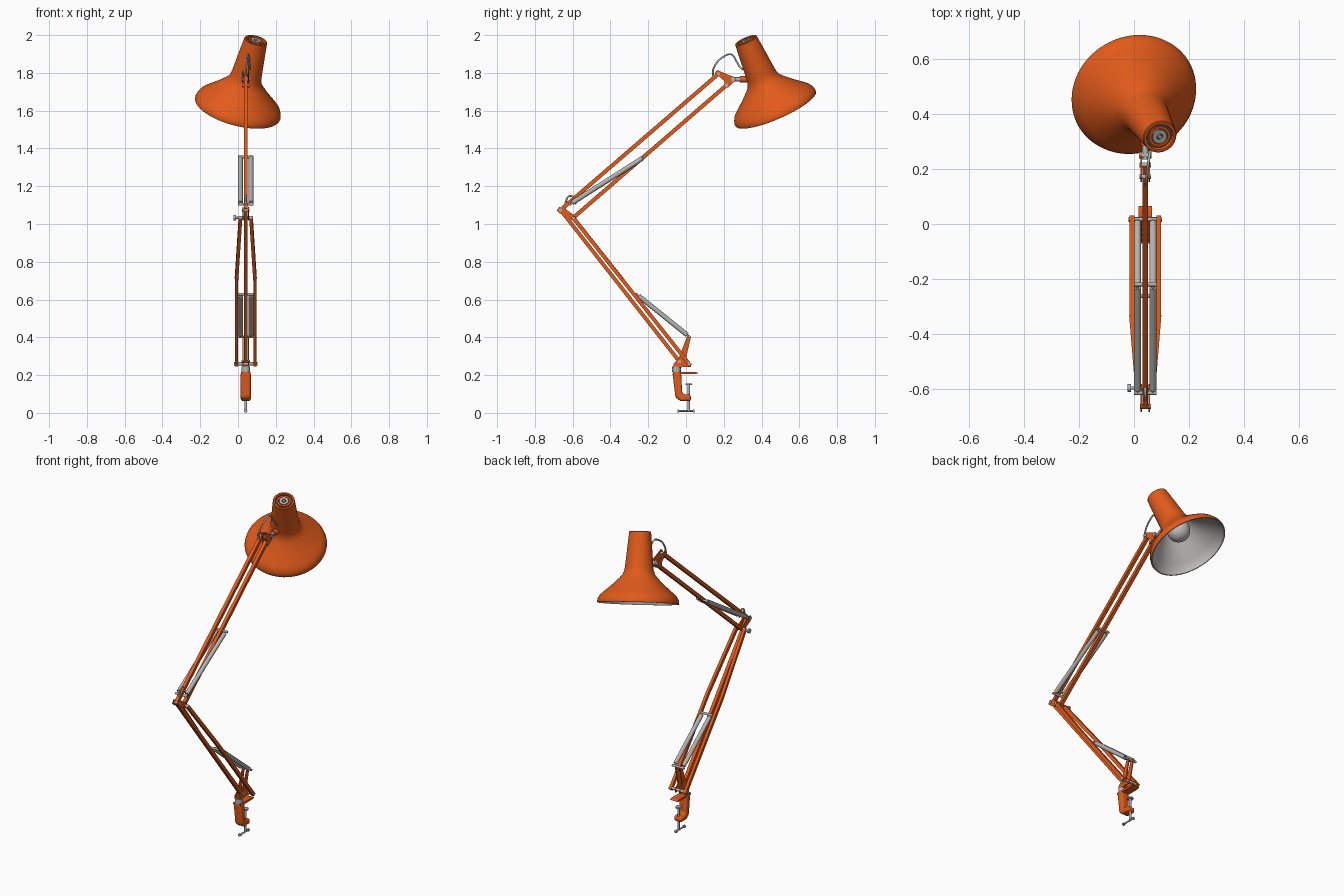
import bpy, bmesh, math
from mathutils import Vector, Matrix

if "Cube" in bpy.data.objects:
    bpy.data.objects.remove(bpy.data.objects["Cube"])

X = 0.041  # arm plane


def material(name, rgb, rough=0.5):
    m = bpy.data.materials.new(name)
    m.use_nodes = True
    m.diffuse_color = (*rgb, 1)
    bsdf = m.node_tree.nodes["Principled BSDF"]
    bsdf.inputs["Base Color"].default_value = (*rgb, 1)
    bsdf.inputs["Roughness"].default_value = rough
    return m


ORANGE = material("orange paint", (0.76, 0.105, 0.011))
METAL = material("grey metal", (0.45, 0.45, 0.44))
DARK = material("dark grey", (0.08, 0.08, 0.08))
LINING = material("pale lining", (0.54, 0.53, 0.51))


def finish(name, bm, mats, smooth=True):
    bmesh.ops.remove_doubles(bm, verts=bm.verts, dist=1e-5)
    bmesh.ops.recalc_face_normals(bm, faces=bm.faces)
    mesh = bpy.data.meshes.new(name)
    bm.to_mesh(mesh)
    bm.free()
    for m in mats:
        mesh.materials.append(m)
    ob = bpy.data.objects.new(name, mesh)
    bpy.context.collection.objects.link(ob)
    if smooth:
        bpy.ops.object.select_all(action='DESELECT')
        ob.select_set(True)
        bpy.context.view_layer.objects.active = ob
        bpy.ops.object.shade_smooth_by_angle(angle=math.radians(35))
    return ob


def frame(origin, axis):
    return Matrix.Translation(origin) @ Vector(axis).to_track_quat('Z', 'Y').to_matrix().to_4x4()


def lathe(name, profile, origin, axis, mats, steps=24, split=0):
    """Revolve (radius, height) points; segments before split use the second material."""
    bm = bmesh.new()
    rings = []
    for r, h in profile:
        rings.append([bm.verts.new((r * math.cos(2 * math.pi * i / steps),
                                    r * math.sin(2 * math.pi * i / steps), h))
                      for i in range(steps)])
    for k, (a, b) in enumerate(zip(rings, rings[1:])):
        for i in range(steps):
            j = (i + 1) % steps
            f = bm.faces.new((a[i], a[j], b[j], b[i]))
            f.material_index = 1 if k < split else 0
    bm.transform(frame(origin, axis))
    return finish(name, bm, mats)


def rod(name, a, b, r, mat, steps=16):
    a, b = Vector(a), Vector(b)
    n = (b - a).length
    return lathe(name, [(0, 0), (r, 0), (r, n), (0, n)], a, b - a, [mat], steps)


def bar(name, a, b, width, depth, overrun=0.0):
    """Square bar between two points, carried past the first; width runs along x."""
    a, b = Vector(a), Vector(b)
    a -= (b - a).normalized() * overrun
    bm = bmesh.new()
    bmesh.ops.create_cube(bm, size=1)
    bm.transform(frame((a + b) / 2, b - a) @ Matrix.Diagonal((width, depth, (b - a).length, 1)))
    return finish(name, bm, [ORANGE], False)


def plate(name, outline, x, thick, round_edge=0.0):
    """Extrude a (y, z) outline along x, with optional rounded edges."""
    bm = bmesh.new()
    face = bm.faces.new([bm.verts.new((x - thick / 2, y, z)) for y, z in outline])
    ext = bmesh.ops.extrude_face_region(bm, geom=[face])
    bmesh.ops.translate(bm, vec=(thick, 0, 0),
                        verts=[v for v in ext["geom"] if isinstance(v, bmesh.types.BMVert)])
    ob = finish(name, bm, [ORANGE], round_edge > 0)
    if round_edge:
        mod = ob.modifiers.new("rounding", 'BEVEL')
        mod.width, mod.segments = round_edge, 4
        mod.limit_method, mod.angle_limit = 'ANGLE', math.radians(40)
    return ob


def pin(name, y, z, half, r=0.009):
    return rod(name, (X - half, y, z), (X + half, y, z), r, METAL)


def wire(name, points, r):
    cu = bpy.data.curves.new(name, 'CURVE')
    cu.dimensions = '3D'
    cu.bevel_depth, cu.bevel_resolution, cu.resolution_u = r, 2, 8
    cu.use_fill_caps = True
    sp = cu.splines.new('BEZIER')
    sp.bezier_points.add(len(points) - 1)
    for bp, p in zip(sp.bezier_points, points):
        bp.co = p
        bp.handle_left_type = bp.handle_right_type = 'AUTO'
    cu.materials.append(METAL)
    ob = bpy.data.objects.new(name, cu)
    bpy.context.collection.objects.link(ob)


def spring(name, a, b, r=0.0128):
    """Tension spring body with a thin hook at each end."""
    a, b = Vector(a), Vector(b)
    n = (b - a).length
    lo, hi = 0.014, n - 0.014
    lathe(name, [(0, 0), (0.005, 0), (0.005, lo), (r, lo), (r, hi), (0.005, hi), (0.005, n), (0, n)],
          a, b - a, [METAL], 20)


# Clamp: rounded bracket with a flat jaw, foot and screw
plate("clamp_body", [(-0.072, 0.217), (-0.026, 0.217), (-0.02, 0.1), (0.027, 0.096),
                     (0.027, 0.063), (-0.03, 0.063), (-0.056, 0.082)], X, 0.054, 0.013)
plate("clamp_jaw", [(-0.07, 0.205), (0.05, 0.205), (0.066, 0.211), (0.05, 0.217), (-0.07, 0.217)],
      X, 0.05)
rod("clamp_screw", (X, 0.015, 0.009), (X, 0.015, 0.15), 0.007, METAL)
rod("clamp_pad", (X, 0.015, 0.148), (X, 0.015, 0.156), 0.018, METAL)
rod("screw_handle", (X, -0.04, 0.01), (X, 0.045, 0.01), 0.005, METAL)
for tag, y in (("front", -0.046), ("back", 0.037)):
    rod("handle_knob_" + tag, (X, y, 0.01), (X, y + 0.009, 0.01), 0.009, METAL)
rod("swivel_collar", (X, -0.05, 0.217), (X, -0.05, 0.245), 0.023, METAL, 24)

# Base fork holding the lower arm
for side, s in (("right", -1), ("left", 1)):
    plate("base_fork_" + side, [(-0.065, 0.243), (0.025, 0.243), (0.028, 0.262), (0.0, 0.29),
                                (0.026, 0.4), (0.014, 0.41), (0.004, 0.402), (-0.04, 0.285),
                                (-0.065, 0.262)], X + s * 0.015, 0.006)
plate("base_block", [(-0.065, 0.24), (-0.02, 0.24), (-0.02, 0.252), (-0.065, 0.252)], X, 0.036)

# Pivots, as (y, z)
elbow_top, elbow_low = (-0.664, 1.074), (-0.597, 1.033)
base_in, base_out = (-0.035, 0.272), (0.016, 0.26)
head_top, head_low = (0.172, 1.795), (0.215, 1.735)


def at(p, dx=0.0):
    return Vector((X + dx, *p))


# Lower arm: single bar plus a pair that narrows toward the elbow
bar("lower_arm_bar", at(base_in), at(elbow_top), 0.02, 0.02)
for side, s in (("right", -1), ("left", 1)):
    knee = at(base_out).lerp(at(elbow_low), 0.58)
    knee.x = X + s * 0.049
    bar("lower_arm_side_" + side, at(base_out, s * 0.049), knee, 0.018, 0.02, 0.012)
    bar("lower_arm_taper_" + side, knee, at(elbow_low, s * 0.028), 0.018, 0.02)

# Upper arm: two parallel bars
bar("upper_arm_top_bar", at(elbow_top), at(head_top), 0.02, 0.021)
bar("upper_arm_low_bar", at(elbow_low), at(head_low), 0.02, 0.021)

# Elbow cheeks and knob
for side, s in (("right", -1), ("left", 1)):
    plate("elbow_cheek_" + side, [(-0.684, 1.07), (-0.668, 1.056), (-0.6, 1.018), (-0.582, 1.026),
                                  (-0.588, 1.044), (-0.645, 1.084), (-0.672, 1.09)],
          X + s * 0.0145, 0.006)
rod("elbow_knob_stem", (X - 0.052, *elbow_low), (X, *elbow_low), 0.006, METAL)
rod("elbow_knob", (X - 0.064, *elbow_low), (X - 0.052, *elbow_low), 0.014, METAL)

# Pivot pins and spring cross rods
spring_up = ((-0.615, 1.104), (-0.22, 1.355))
spring_low = ((0.017, 0.404), (-0.262, 0.628))
for name, p, half in (("elbow_top_pin", elbow_top, 0.02), ("elbow_low_pin", elbow_low, 0.039),
                      ("base_inner_pin", base_in, 0.022), ("base_outer_pin", base_out, 0.061),
                      ("head_top_pin", head_top, 0.021), ("head_low_pin", head_low, 0.021),
                      ("upper_spring_rod_low", spring_up[0], 0.041),
                      ("upper_spring_rod_high", spring_up[1], 0.041),
                      ("lower_spring_rod_low", spring_low[0], 0.041),
                      ("lower_spring_rod_high", spring_low[1], 0.041)):
    pin(name, *p, half, 0.007 if "spring" in name else 0.009)

# Springs
for side, dx in (("right", -0.028), ("left", 0.028)):
    spring("upper_spring_" + side, at(spring_up[0], dx), at(spring_up[1], dx))
    spring("lower_spring_" + side, at(spring_low[0], dx), at(spring_low[1], dx))

# Head bracket and joint to the shade
for side, s in (("right", -1), ("left", 1)):
    plate("head_cheek_" + side, [(0.152, 1.8), (0.165, 1.815), (0.2, 1.8), (0.258, 1.777),
                                 (0.258, 1.755), (0.222, 1.722), (0.203, 1.725), (0.205, 1.755)],
          X + s * 0.0145, 0.006)
rod("head_joint_stem", (X, 0.235, 1.766), (X, 0.34, 1.766), 0.011, METAL)
pin("head_joint_pin", 0.25, 1.766, 0.023, 0.012)
rod("head_joint_collar", (X, 0.285, 1.766), (X, 0.335, 1.766), 0.018, ORANGE)

# Shade with pale lining
AXIS = Vector((0.237, -0.388, 0.89)).normalized()
RIM = Vector((-0.001, 0.473, 1.615))
lining = [(0, 0.2), (0.06, 0.198), (0.076, 0.172), (0.1, 0.14), (0.195, 0.042), (0.217, 0.016),
          (0.225, -0.006)]
outer = [(0.231, -0.006), (0.233, 0.002), (0.229, 0.018), (0.219, 0.037), (0.2, 0.055),
         (0.15, 0.098), (0.11, 0.137), (0.092, 0.158), (0.083, 0.182), (0.08, 0.205),
         (0.062, 0.4), (0.059, 0.403), (0.05, 0.403), (0.048, 0.388), (0, 0.388)]
lathe("shade", lining + outer, RIM, AXIS, [ORANGE, LINING], 72, len(lining))

# Vented cap in the top of the neck
for name, r0, r1, top, mat in (("cap_vent", 0.0, 0.047, 0.392, DARK),
                               ("cap_orange_ring", 0.03, 0.04, 0.4, ORANGE),
                               ("cap_metal_ring", 0.012, 0.026, 0.402, METAL),
                               ("cap_button", 0.0, 0.007, 0.402, METAL)):
    lathe(name, [(r0, 0.387), (r1, 0.387), (r1, top), (r0, top), (r0, 0.387)], RIM, AXIS, [mat], 32)

# Bulb
bulb = [(0.066 * math.sin(math.pi * i / 16), 0.122 - 0.066 * math.cos(math.pi * i / 16))
        for i in range(13)]
lathe("bulb", bulb + [(0.03, 0.2), (0, 0.2)], RIM, AXIS, [LINING], 32)

# Cable loops at the head and elbow
wire("head_cable", [(X, 0.142, 1.785), (X + 0.002, 0.146, 1.825), (X + 0.01, 0.212, 1.893),
                    (X + 0.014, 0.242, 1.897), (X + 0.018, 0.268, 1.86), (X + 0.02, 0.292, 1.825),
                    (X + 0.02, 0.325, 1.815)], 0.005)
wire("elbow_cable", [(X, -0.642, 1.08), (X, -0.637, 1.115), (X, -0.617, 1.148), (X, -0.598, 1.143),
                     (X, -0.583, 1.105)], 0.005)
